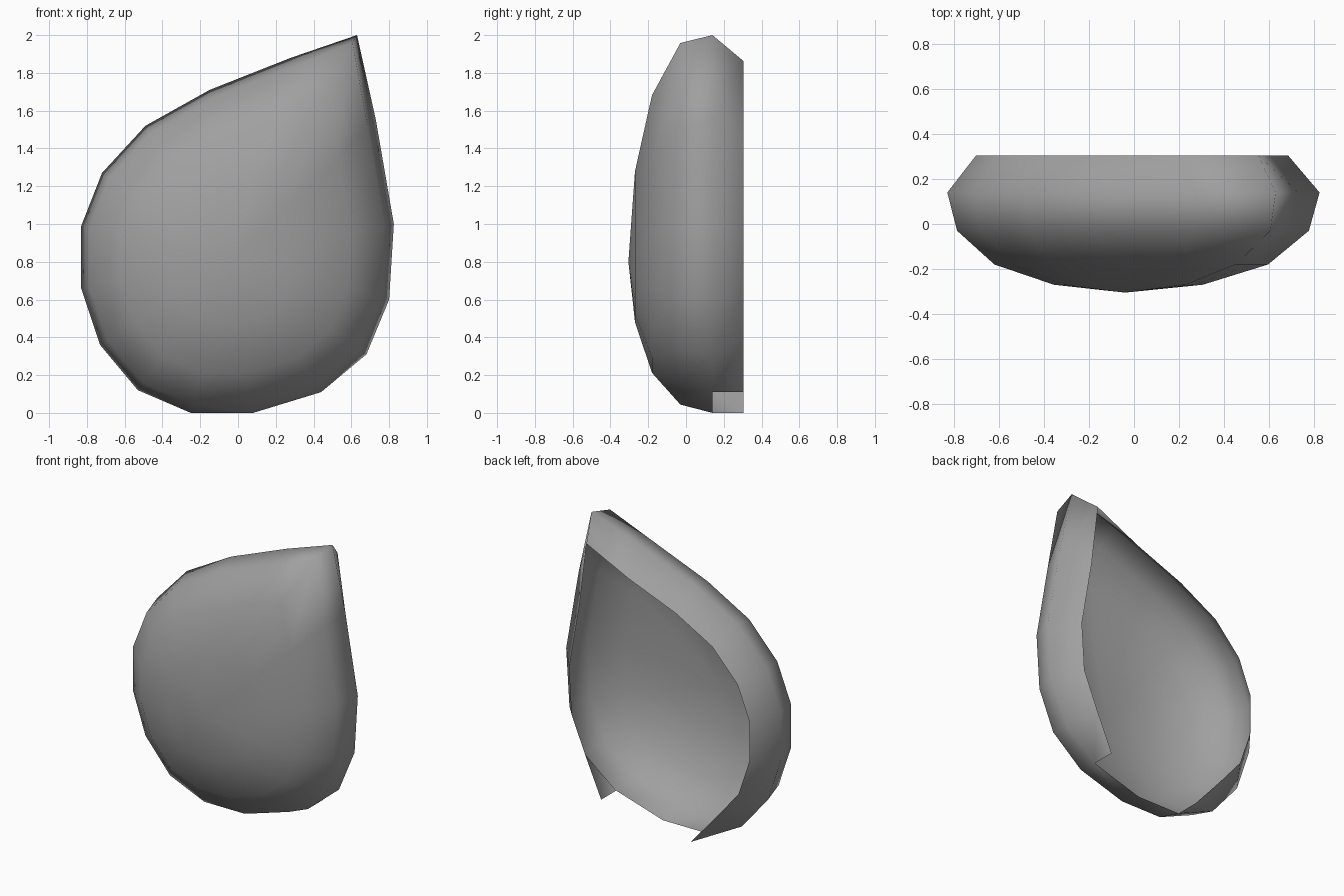
import bpy
import bmesh

cube = bpy.data.objects.get("Cube")
if cube:
    bpy.data.objects.remove(cube, do_unlink=True)

grey = bpy.data.materials.new("mid_grey")
grey.use_nodes = True
colour = (0.35, 0.35, 0.35, 1)
grey.diffuse_color = colour
grey.node_tree.nodes["Principled BSDF"].inputs["Base Color"].default_value = colour

# Teardrop outline (x, z), starting at the pointed tip
OUTLINE = [(.63, 2), (.73, 1.55), (.825, 1), (.8, .6), (.68, .31), (.44, .11),
           (.08, 0), (-.25, 0), (-.53, .12), (-.73, .36), (-.83, .66), (-.83, .99),
           (-.72, 1.27), (-.49, 1.52), (-.15, 1.71), (.28, 1.88)]
CENTRE_X, CENTRE_Z = -.04, .8
WIDEST_Y, BACK_Y, FRONT_Y = .14, .305, -.305
DOME_RINGS = [(.945, -.03), (.735, -.18), (.4, -.27)]   # scale, depth
COUNT = len(OUTLINE)
GAP_START, GAP_END = 5, 7                               # open stretch of the rim

bm = bmesh.new()


def scaled(point, scale, y):
    x, z = point
    return bm.verts.new((CENTRE_X + (x - CENTRE_X) * scale, y,
                         CENTRE_Z + (z - CENTRE_Z) * scale))


def bridge(a, b, skip=()):
    for i in range(COUNT):
        if i not in skip:
            j = (i + 1) % COUNT
            bm.faces.new((a[i], a[j], b[j], b[i]))


# Domed front, closed by a fan at the apex
edge = [scaled(p, 1, WIDEST_Y) for p in OUTLINE]
previous = edge
for scale, y in DOME_RINGS:
    ring = [scaled(p, scale + (.02 if i == 0 and scale > .9 else 0), y)
            for i, p in enumerate(OUTLINE)]
    bridge(previous, ring)
    previous = ring
apex = bm.verts.new((CENTRE_X, FRONT_Y, CENTRE_Z))
for i in range(COUNT):
    bm.faces.new((previous[i], previous[(i + 1) % COUNT], apex))

# Rim tapering in towards the open back, straight at the ends of the gap
rim = []
for i, p in enumerate(OUTLINE):
    taper = 1 if GAP_START <= i <= GAP_END else .885 if i == 0 else .838
    rim.append(scaled(p, taper, BACK_Y))
bridge(rim, edge, range(GAP_START, GAP_END))
for v in rim[GAP_START + 1:GAP_END]:
    bm.verts.remove(v)

bmesh.ops.recalc_face_normals(bm, faces=bm.faces)
mesh = bpy.data.meshes.new("petal_shell")
bm.to_mesh(mesh)
bm.free()
mesh.materials.append(grey)
mesh.shade_smooth()
shell = bpy.data.objects.new("petal_shell", mesh)
bpy.context.collection.objects.link(shell)
